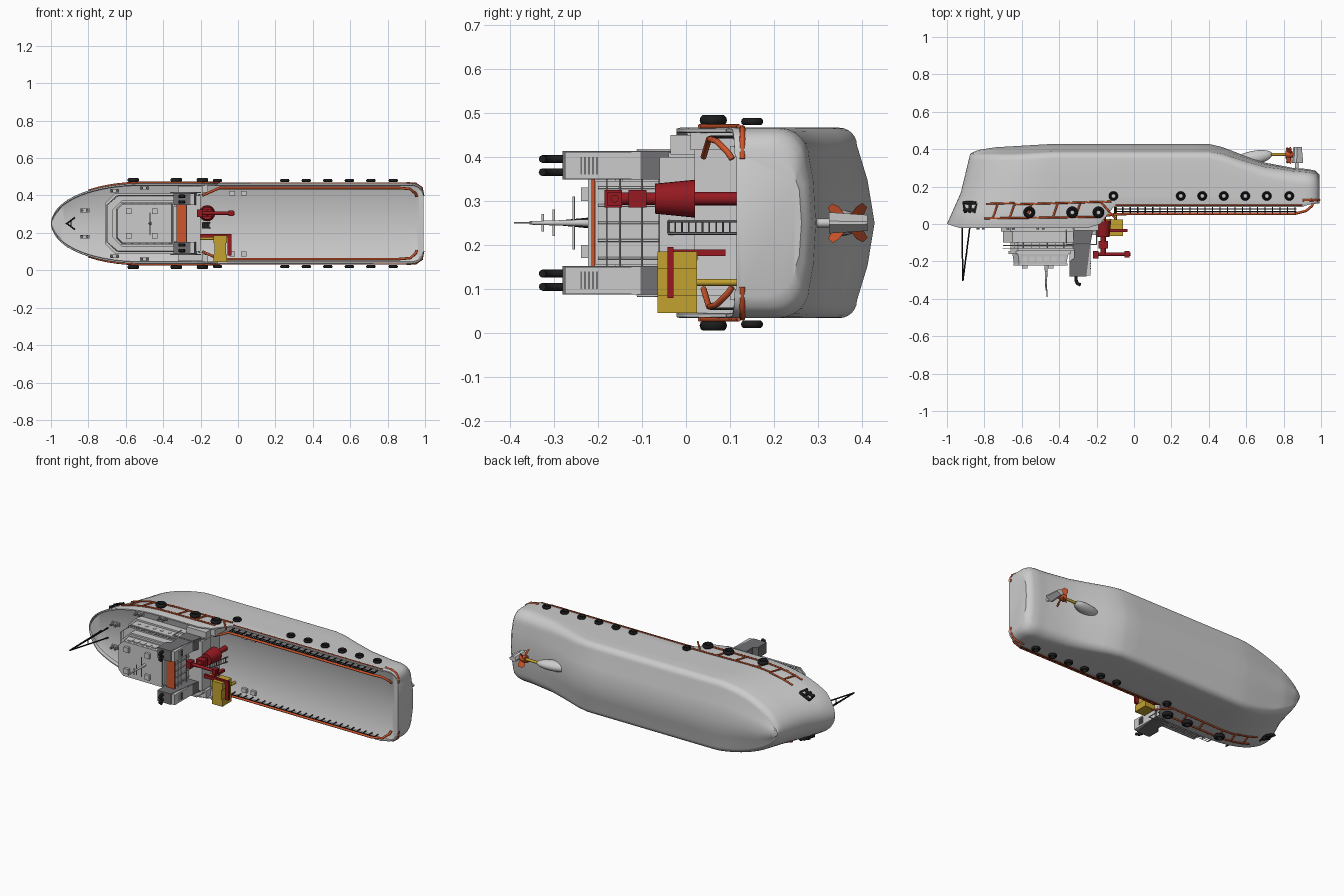
import bpy, bmesh, math
from mathutils import Vector

if "Cube" in bpy.data.objects:
    bpy.data.objects.remove(bpy.data.objects["Cube"])

# The vessel lies on its side: bow -x, vessel "up" is -y, beam along z (w = z - 0.25)
def mat(name, c):
    m = bpy.data.materials.new(name)
    m.diffuse_color = (*c, 1)
    m.use_nodes = True
    m.node_tree.nodes["Principled BSDF"].inputs["Base Color"].default_value = m.diffuse_color
    return m
ORANGE = mat("orange", (0.62, 0.09, 0.025))
RED = mat("red", (0.3, 0.01, 0.015))
YELLOW = mat("yellow", (0.55, 0.36, 0.03))
BLACK = mat("black", (0.012, 0.012, 0.012))
DARK = mat("dark_grey", (0.16, 0.16, 0.17))

def P(x, y, w):
    return Vector((x, y, 0.25 + w))

def finish(name, bm, m=None, smooth=True):
    bmesh.ops.recalc_face_normals(bm, faces=bm.faces[:])
    me = bpy.data.meshes.new(name)
    bm.to_mesh(me)
    bm.free()
    ob = bpy.data.objects.new(name, me)
    bpy.context.collection.objects.link(ob)
    if m:
        me.materials.append(m)
    if smooth:
        bpy.context.view_layer.objects.active = ob
        ob.select_set(True)
        bpy.ops.object.shade_smooth_by_angle(angle=math.radians(35))
        ob.select_set(False)
    return ob

def prism(name, plan, y0, y1, m=None, s=1.0):
    """Extrude an (x, w) outline from y0 to y1, top scaled by s about its centre."""
    bm = bmesh.new()
    cx = sum(p[0] for p in plan) / len(plan)
    cw = sum(p[1] for p in plan) / len(plan)
    a = [bm.verts.new(P(x, y0, w)) for x, w in plan]
    b = [bm.verts.new(P(cx + (x - cx) * s, y1, cw + (w - cw) * s)) for x, w in plan]
    bm.faces.new(a)
    bm.faces.new(b[::-1])
    for i in range(len(a)):
        j = (i + 1) % len(a)
        bm.faces.new((a[i], a[j], b[j], b[i]))
    return finish(name, bm, m, False)

def box(name, x0, x1, y0, y1, w0, w1, m=None, both=False):
    for s in ((1, -1) if both else (1,)):
        prism(name, [(x0, s * w0), (x1, s * w0), (x1, s * w1), (x0, s * w1)], y0, y1, m)

def rod(name, p, q, r, m=None, r2=None, n=16):
    p, q = P(*p), P(*q)
    bm = bmesh.new()
    bmesh.ops.create_cone(bm, cap_ends=True, segments=n, radius1=r, radius2=r if r2 is None else r2, depth=(q - p).length)
    bm.transform(Vector((0, 0, 1)).rotation_difference(q - p).to_matrix().to_4x4())
    bmesh.ops.translate(bm, verts=bm.verts, vec=(p + q) / 2)
    return finish(name, bm, m)

def tube(name, pts, r, m=None, both=False):
    for s in ((1, -1) if both else (1,)):
        cu = bpy.data.curves.new(name, 'CURVE')
        cu.dimensions = '3D'
        cu.bevel_depth, cu.bevel_resolution, cu.use_fill_caps = r, 2, True
        sp = cu.splines.new('POLY')
        sp.points.add(len(pts) - 1)
        for k, (x, y, w) in zip(sp.points, pts):
            k.co = (*P(x, y, w * s), 1)
        if m:
            cu.materials.append(m)
        bpy.context.collection.objects.link(bpy.data.objects.new(name, cu))

def lerp(tab, x):
    for (a, u), (b, v) in zip(tab, tab[1:]):
        if x <= b:
            return u + (v - u) * max(0, (x - a) / (b - a))
    return tab[-1][1]

# Hull lines: half beam, bottom, sheer and deck along the length
BOTTOM = [(-1, .375), (-.96, .395), (-.85, .41), (-.45, .428), (.4, .428), (.47, .412), (.58, .37), (.7, .328), (.85, .3), (.93, .294), (.97, .285), (.992, .262)]
SHEER = [(-1, 0), (-.93, -.022), (-.25, -.022), (-.18, .0), (-.11, .09), (.9, .092), (.94, .105), (.992, .11)]
DECK = [(-1, .005), (-.215, .005), (-.205, .115), (.992, .115)]
def half(x):
    w = .216
    if x < -.5:
        w *= max(0, 1 - ((-.5 - x) / .5) ** 2.15) ** .5
    if x > .92:
        w -= .05 * (1 - math.sqrt(max(0, 1 - ((x - .92) / .072) ** 2)))
    return w
def rake(x, y):
    return x + lerp([(0, 0), (.17, .075), (.38, .125), (.43, .15)], y) * max(0, 1 - (x + 1) / .6)
def on_hull(x, y, off=.003):
    lo, hi = -1.0, .985
    for _ in range(30):
        mid = (lo + hi) / 2
        lo, hi = (mid, hi) if rake(mid, y) < x else (lo, mid)
    bow = max(0, 1 - (lo + 1) / .5)
    return (x, y, half(lo) * (1 - .22 * bow * max(0, y - .1) / .3) + off)

def section(x):
    b, t, d, w = lerp(BOTTOM, x), lerp(SHEER, x), lerp(DECK, x), half(x)
    bow = max(0, 1 - (x + 1) / .5)
    aft = max(0, min(1, (x - .4) / .4))
    rise = (.04 - .025 * aft) * min(1, w / .2)
    r = .04 + .03 * aft
    rw = min(r, w * .5)
    s = [(0, b), (w * .45, b - rise * .4)]
    for i in range(7):
        a = i / 6 * math.pi / 2
        s.append((w - rw + rw * math.sin(a), b - rise - r + r * math.cos(a)))
    for k in (.75, .5, .25):
        s.append((w, t + (b - rise - r - t) * k))
    s = [(p * (1 - .22 * bow * max(0, y - .1) / .3), y) for p, y in s]
    ri = min(.012, w * .3)
    s += [(w, t + .008), (w - ri * .2, t), (w - ri * .8, t), (w - ri, t + .008), (w - ri, d - .004), (max(0, w - ri * 1.5), d), (0, d)]
    return s

xs = [-1 + .5 * (i / 16) ** 2 for i in range(17)] + [-.45, -.35, -.25, -.215, -.205, -.18, -.145, -.11]
xs += [i * .1 for i in range(5)] + [.43, .47, .53, .58, .64, .7, .78, .85, .9, .92, .94, .955, .97, .983, .992]
bm = bmesh.new()
rings = []
for x in xs:
    s = section(x)
    loop = [(w, y) for w, y in s] + [(-w, y) for w, y in s[-2:0:-1]]
    rings.append([bm.verts.new(P(rake(x, y), y, w)) for w, y in loop])
for a, b in zip(rings, rings[1:]):
    for i in range(len(a)):
        j = (i + 1) % len(a)
        bm.faces.new((a[i], a[j], b[j], b[i]))
bm.faces.new(rings[-1])
bmesh.ops.remove_doubles(bm, verts=bm.verts, dist=.0002)
finish("hull", bm)

# Orange rubbing strakes and uprights on the bow sides
for y0, y1, xa, xb in ((.105, .12, -.64, -.12), (.108, .112, -.79, -.64), (.03, .038, -.8, -.18)):
    tube("bow_strake", [on_hull(xa + (xb - xa) * i / 12, y0 + (y1 - y0) * i / 12) for i in range(13)], .005, ORANGE, True)
for x in (-.74, -.65, -.56, -.42, -.3):
    tube("strake_upright", [on_hull(x - .015, .032), on_hull(x + .012, .11)], .005, ORANGE, True)
tube("strake_diagonal", [on_hull(-.18, .12), on_hull(-.1, .03)], .005, ORANGE, True)

# Aft deck guard rails
tube("side_guard", [(-.19, .04, .15), (-.1, .052, .19), (.0, .055, .19), (.86, .055, .19), (.92, .07, .185), (.95, .095, .16), (.955, .105, .145)], .007, ORANGE, True)
tube("side_strake", [(-.1, .1, .216), (.9, .1, .216)], .004, ORANGE, True)
tube("stern_fender", [(.9, .128, .215), (.95, .128, .212), (.982, .128, .19), (.99, .128, .145)], .007, ORANGE, True)
for y in (.066, .08):
    tube("fence_rail", [(-.1, y, .195), (.87, y, .195)], .0025, BLACK, True)
for i in range(25):
    x = -.1 + i * .04
    tube("fence_post", [(x, .055, .195), (x, .115, .195)], .003, BLACK, True)

# Tyre fenders
def tyre(x, y, w, R, r):
    bm = bmesh.new()
    g = [[bm.verts.new(P(x + (R + r * math.cos(b)) * math.cos(a), y + (R + r * math.cos(b)) * math.sin(a), w + r * 1.2 * math.sin(b)))
          for b in [k * math.tau / 10 for k in range(10)]] for a in [k * math.tau / 24 for k in range(24)]]
    for i in range(24):
        for j in range(10):
            bm.faces.new((g[i][j], g[(i + 1) % 24][j], g[(i + 1) % 24][(j + 1) % 10], g[i][(j + 1) % 10]))
    finish("tyre_fender", bm, BLACK)
for s in (1, -1):
    for x in (-.56, -.33, -.19):
        tyre(x, .062, s * .233, .021, .01)
    for x in (-.11, .25, .365, .48, .595, .71, .83):
        tyre(x, .15, s * .23, .018, .007)
# Bow anchors
for s in (1, -1):
    w = s * (on_hull(-.88, .09)[2] + .004)
    rod("anchor_shank", (-.88, .06, w), (-.875, .12, w), .008, BLACK)
    rod("anchor_crown", (-.91, .075, w * .9), (-.85, .075, w * 1.1), .009, BLACK)
    rod("anchor_stock", (-.91, .115, w * .88), (-.845, .112, w * 1.08), .009, BLACK)
    rod("anchor_fluke", (-.90, .06, w * .9), (-.915, .12, w * .88), .008, BLACK, .003)
    rod("anchor_fluke", (-.855, .06, w * 1.1), (-.84, .11, w * 1.08), .008, BLACK, .003)

# Propeller, shaft, skeg pod and rudder
bm = bmesh.new()
bmesh.ops.create_uvsphere(bm, u_segments=20, v_segments=12, radius=1)
for v in bm.verts:
    v.co = P(.63 + v.co.x * .11, .35 + v.co.y * .04 + v.co.x * .022, v.co.z * .03)
finish("shaft_pod", bm)
rod("propeller_shaft", (.7, .372, 0), (.86, .372, 0), .008, YELLOW)
rod("propeller_hub", (.81, .372, 0), (.85, .372, 0), .022, ORANGE, .016)
for k in range(4):
    a = math.pi / 4 + k * math.pi / 2
    c, s = math.cos(a), math.sin(a)
    bm = bmesh.new()
    vs = [bm.verts.new(P(.828 + dx, .367 + c * r - s * t, s * r + c * t)) for r, t, dx in
          ((.012, -.008, -.01), (.04, -.012, -.015), (.056, -.006, -.01), (.056, .008, .01), (.04, .012, .015), (.012, .008, .01))]
    f = bm.faces.new(vs)
    bmesh.ops.solidify(bm, geom=[f], thickness=.005)
    finish("propeller_blade", bm, ORANGE, False)
rod("rudder_stock", (.87, .28, 0), (.87, .33, 0), .01)
prism("rudder", [(.845, 0), (.855, .018), (.87, .024), (.905, .004), (.905, -.004), (.87, -.024), (.855, -.018)], .325, .412, None, .75)

# Superstructure tiers, each a chamfered plan
def tier(name, x0, x1, w, c, y0, y1, s=1.0, m=None):
    prism(name, [(x0, w - c), (x0 + c, w), (x1, w), (x1, -w), (x0 + c, -w), (x0, c - w)], y0, y1, m, s)
tier("lower_house", -.71, -.21, .16, .05, .02, -.04)
tier("middle_house", -.7, -.3, .15, .05, -.04, -.10)
tier("upper_house", -.66, -.32, .125, .04, -.10, -.145)
tier("wheelhouse_base", -.67, -.34, .115, .04, -.145, -.16)
tier("wheelhouse", -.65, -.35, .108, .03, -.16, -.212, .93)
tier("wheelhouse_roof", -.645, -.355, .105, .03, -.212, -.222)
for x in (-.6, -.46):
    box("roof_locker", x, x + .03, -.222, -.238, .05, .08, None, True)
for y in (-.115, -.13):
    tube("house_rail", [(-.32, y, .15), (-.64, y, .15), (-.7, y, .1), (-.7, y, 0)], .002, None, True)
for i in range(8):
    tube("house_rail_post", [(-.33 - i * .044, -.10, .15), (-.33 - i * .044, -.13, .15)], .002, None, True)
for i in range(6):
    box("side_window", -.6 + i * .04, -.572 + i * .04, -.175, -.2, .1, .108, None, True)
    box("porthole", -.62 + i * .05, -.605 + i * .05, -.06, -.075, .148, .152, None, True)
box("aft_house", -.3, -.2, .02, -.06, -.15, .15)
box("orange_gantry", -.33, -.275, -.207, -.215, -.1, .1, ORANGE)
box("gantry_wall", -.345, -.29, -.02, -.205, -.095, .095)
for i in range(5):
    tube("aft_pipe", [(-.285, -.2, -.08 + i * .04), (-.285, 0, -.08 + i * .04)], .003)
for y in (-.06, -.1, -.15, -.18):
    tube("aft_rail", [(-.275, y, -.1), (-.275, y, .1)], .002)

# Funnels with exhausts
for s in (1, -1):
    bm = bmesh.new()
    prof = [(-.33, .02), (-.21, .02), (-.235, -.12), (-.255, -.28), (-.345, -.28), (-.345, -.2), (-.32, -.18)]
    a = [bm.verts.new(P(x, y, s * .098)) for x, y in prof]
    b = [bm.verts.new(P(x, y, s * .163)) for x, y in prof]
    bm.faces.new(a)
    bm.faces.new(b)
    for i in range(7):
        j = (i + 1) % 7
        bm.faces.new((a[i], a[j], b[j], b[i]))
    finish("funnel", bm, DARK, False)
    for w in (.115, .145):
        tube("exhaust", [(-.31, -.27, s * w), (-.31, -.3, s * w), (-.303, -.318, s * w), (-.285, -.326, s * w)], .009, BLACK)
    box("funnel_back", -.27, -.232, -.0, -.275, s * .1, s * .161)
    for k in range(5):
        box("funnel_louvre", -.25, -.23, -.2 - k * .009, -.204 - k * .009, s * .11, s * .15, DARK)
# Side casings beneath the funnels
box("side_casing", -.32, -.19, .02, -.035, .155, .2, None, True)
box("bulwark_end", -.21, -.16, .115, .01, .165, .205, None, True)
tube("casing_rail", [(-.2, -.03, .165), (-.2, -.11, .165), (-.36, -.11, .165), (-.36, -.03, .165)], .003, None, True)
# Aft ladder
for w in (-.024, .004):
    tube("ladder_side", [(-.19, -.04, w), (-.15, .115, w)], .003, DARK)
for i in range(10):
    f = i / 10
    tube("ladder_rung", [(-.19 + .04 * f, -.04 + .155 * f, -.024), (-.19 + .04 * f, -.04 + .155 * f, .004)], .002, DARK)

# Main mast and foremast
rod("main_mast", (-.47, -.222, 0), (-.47, -.355, 0), .008, None, .004)
rod("mast_antenna", (-.465, -.35, 0), (-.465, -.39, 0), .0015)
for y, w in ((-.3, .03), (-.325, .02), (-.255, .06)):
    tube("mast_yard", [(-.47, y, -w), (-.47, y, w)], .003)
for x, w in ((-.92, 0), (-.875, .03), (-.875, -.03)):
    tube("foremast_leg", [(-.915, -.305, 0), (x, .005, w)], .004, BLACK)
tube("foremast_bar", [(-.893, -.16, -.014), (-.893, -.16, .014)], .003, BLACK)
# Foredeck bollards and aft deck fittings
for x, w in ((-.82, .07), (-.66, .175), (-.5, .19)):
    box("bollard_base", x - .025, x + .025, .006, -.006, w - .01, w + .01, None, True)
    for d in (-.014, .014):
        for s in (1, -1):
            rod("bollard", (x + d, .0, s * w), (x + d, -.03, s * w), .007, DARK)
for x in (-.03, .03):
    box("deck_fitting", x - .015, x + .015, .115, .1, .15, .175, None, True)

# Red deck crane on its pedestal
rod("crane_pedestal", (-.165, .02, .055), (-.165, -.07, .055), .043, RED, .034, 24)
rod("pedestal_foot", (-.165, .115, .055), (-.165, .02, .055), .015, RED)
rod("crane_column", (-.165, -.07, .055), (-.165, -.16, .055), .014, RED)
box("crane_head", -.19, -.14, -.09, -.13, .035, .075, RED)
rod("crane_barrel", (-.22, -.162, .055), (-.02, -.162, .055), .009, RED)
box("crane_end", -.05, -.025, -.145, -.178, .04, .07, RED)
box("crane_counterweight", -.22, -.19, -.145, -.185, .035, .075, RED)
# Red frame and yellow davit box
box("frame_beam", -.3, -.035, -.028, -.042, -.075, -.055, RED)
box("frame_arm", -.055, -.035, -.028, -.042, -.17, -.055, RED)
box("frame_back", -.32, -.25, -.02, -.045, -.07, .1, RED)
box("frame_leg", -.17, -.15, .09, -.04, -.075, -.06, RED)
box("davit_box", -.125, -.065, .025, -.065, -.165, -.1, YELLOW)
box("davit_box_end", -.13, -.06, .025, -.065, -.205, -.165, YELLOW)
box("davit_box_end", -.13, -.06, .025, -.065, -.105, -.065, YELLOW)
tube("davit_beam", [(-.28, .02, -.08), (-.12, .02, -.08)], .008, YELLOW)
tube("davit_post", [(-.1, .0, -.135), (-.1, .115, -.135)], .008, YELLOW)
